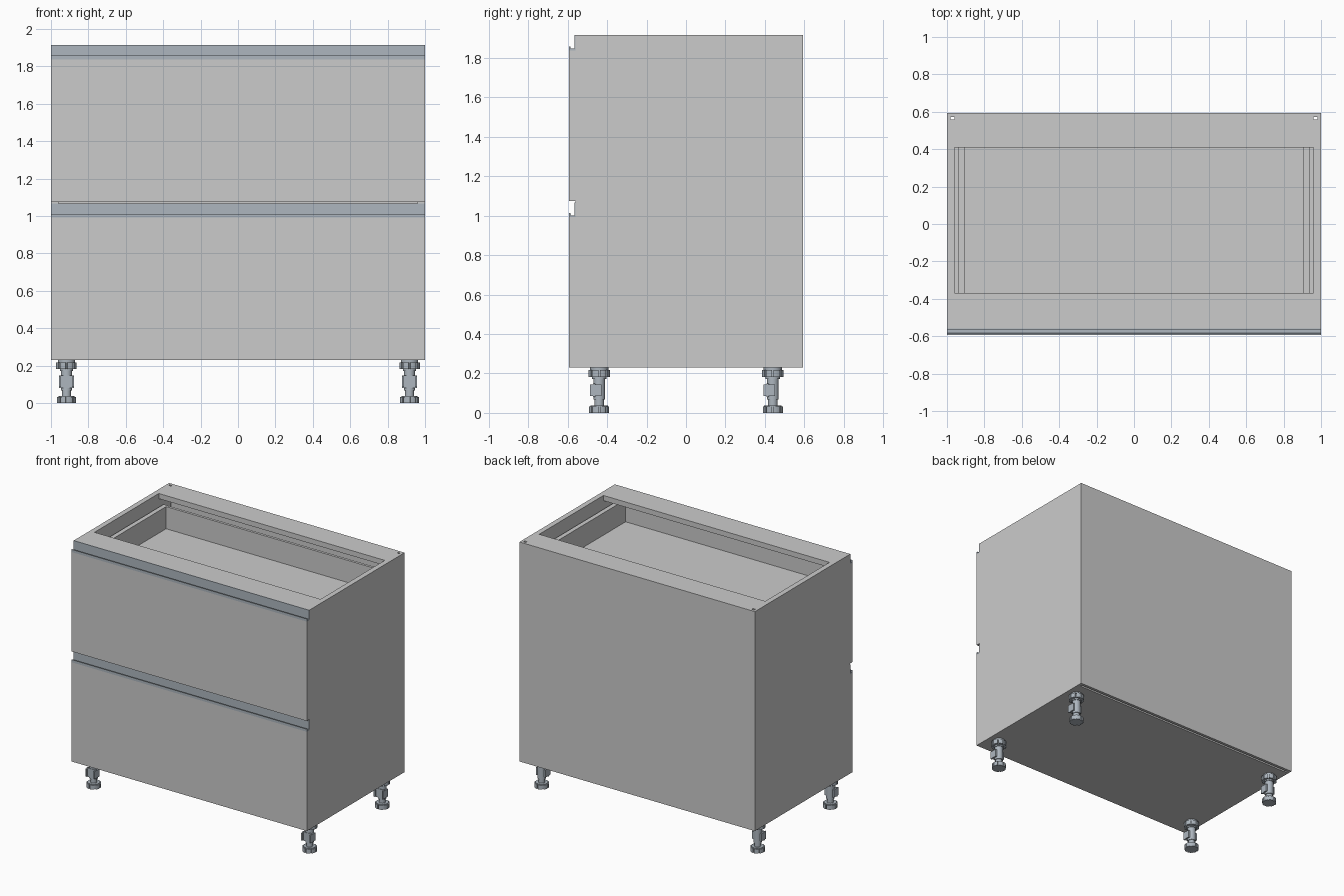
import bpy, bmesh
from math import sin, cos, pi, radians

if "Cube" in bpy.data.objects:
    bpy.data.objects.remove(bpy.data.objects["Cube"])

steel = bpy.data.materials.new("steel")
steel.diffuse_color = (0.42, 0.47, 0.52, 1)
steel.use_nodes = True
steel.node_tree.nodes["Principled BSDF"].inputs["Base Color"].default_value = steel.diffuse_color


def prism(pts, lo, hi, axis="z"):
    """Outline extruded along an axis: z takes (x, y) points, x takes (y, z)."""
    put = (lambda p, t: (p[0], p[1], t)) if axis == "z" else (lambda p, t: (t, p[0], p[1]))
    return [put(p, lo) for p in pts], [put(p, hi) for p in pts]


def box(x0, x1, y0, y1, z0, z1):
    return prism([(x0, y0), (x1, y0), (x1, y1), (x0, y1)], z0, z1)


def ring(r, n=24, cx=0, cy=0):
    return [(cx + r * cos(2 * pi * i / n), cy + r * sin(2 * pi * i / n)) for i in range(n)]


def cog(r_out, r_in, n=8):
    """Round outline with n narrow notches."""
    pts = []
    for i in range(n):
        for f, r in ((0, r_in), (0.2, r_in), (0.2, r_out), (0.47, r_out), (0.73, r_out), (1, r_out)):
            a = 2 * pi * (i + f - 0.1) / n
            pts.append((r * cos(a), r * sin(a)))
    return pts


def part(name, prisms, mat=None, loc=(0, 0, 0)):
    bm = bmesh.new()
    for low, high in prisms:
        a = [bm.verts.new(p) for p in low]
        b = [bm.verts.new(p) for p in high]
        bm.faces.new(a)
        bm.faces.new(b)
        for i in range(len(a)):
            j = (i + 1) % len(a)
            bm.faces.new((a[i], a[j], b[j], b[i]))
    bmesh.ops.recalc_face_normals(bm, faces=bm.faces)
    me = bpy.data.meshes.new(name)
    bm.to_mesh(me)
    bm.free()
    me.polygons.foreach_set("use_smooth", [True] * len(me.polygons))
    me.set_sharp_from_angle(angle=radians(28))
    if mat:
        me.materials.append(mat)
    ob = bpy.data.objects.new(name, me)
    ob.location = loc
    bpy.context.collection.objects.link(ob)
    return ob


# Carcass: sides with a rear groove that leaves small slots at the back corners
BOT, TOP, FRONT, BACK = 0.23, 1.915, -0.56, 0.593
for side, s in (("left", -1), ("right", 1)):
    plan = [(0.96, FRONT), (1, FRONT), (1, 0.572), (0.98, 0.572), (0.98, 0.558), (0.96, 0.558)]
    part(side + "_side_panel", [prism([(s * x, y) for x, y in plan], BOT, TOP)])
part("bottom_panel", [box(-0.96, 0.96, FRONT, 0.556, BOT, BOT + 0.04)])
part("back_panel", [box(-1, 1, 0.572, BACK, BOT, TOP)])
part("front_top_rail", [box(-0.96, 0.96, FRONT, -0.37, TOP - 0.04, TOP)])
part("back_top_rail", [box(-0.96, 0.96, 0.41, 0.572, TOP - 0.04, TOP)])

# Drawers: front, J-shaped grip channel and box
for name, z0, lip, plate_top, floor in (("lower", BOT, 1.012, 1.066, 0.81),
                                        ("upper", 1.075, 1.858, TOP, 1.655)):
    part(name + "_drawer_front", [box(-1, 1, -BACK, FRONT, z0, lip - 0.02)])
    j = [(FRONT, plate_top), (-0.565, plate_top), (-0.565, lip - 0.012), (-0.583, lip - 0.012),
         (-0.586, lip), (-BACK, lip), (-BACK, lip - 0.02), (FRONT, lip - 0.02)]
    part(name + "_grip_channel", [prism(j, -1, 1, "x")], steel)
    wall_top = floor + 0.17
    part(name + "_drawer_box", [
        box(-0.905, 0.905, FRONT, 0.42, floor - 0.02, floor),
        box(-0.94, -0.905, FRONT, 0.44, floor - 0.02, wall_top),
        box(0.905, 0.94, FRONT, 0.44, floor - 0.02, wall_top),
        box(-0.905, 0.905, 0.42, 0.44, floor - 0.02, wall_top)])

# Adjustable legs: notched foot, stem, sleeve, plinth clip, notched socket
for fb, y in (("front", -0.44), ("back", 0.44)):
    for lr, x in (("left", -0.917), ("right", 0.917)):
        part(f"{fb}_{lr}_leg", [
            prism(cog(0.051, 0.043), 0, 0.033),
            prism(ring(0.044), 0.033, 0.038),
            prism(ring(0.024), 0.038, 0.075),
            prism(ring(0.03), 0.068, 0.172),
            prism(ring(0.036), 0.172, 0.185),
            box(-0.04, 0.04, -0.032, -0.022, 0.08, 0.148),
            box(-0.04, -0.03, -0.046, -0.022, 0.085, 0.143),
            box(0.03, 0.04, -0.046, -0.022, 0.085, 0.143),
            box(-0.04, 0.04, -0.026, 0.012, 0.085, 0.143),
            prism(cog(0.055, 0.044), 0.182, 0.218),
            prism(ring(0.046), 0.218, 0.23)], steel, (x, y, 0))
